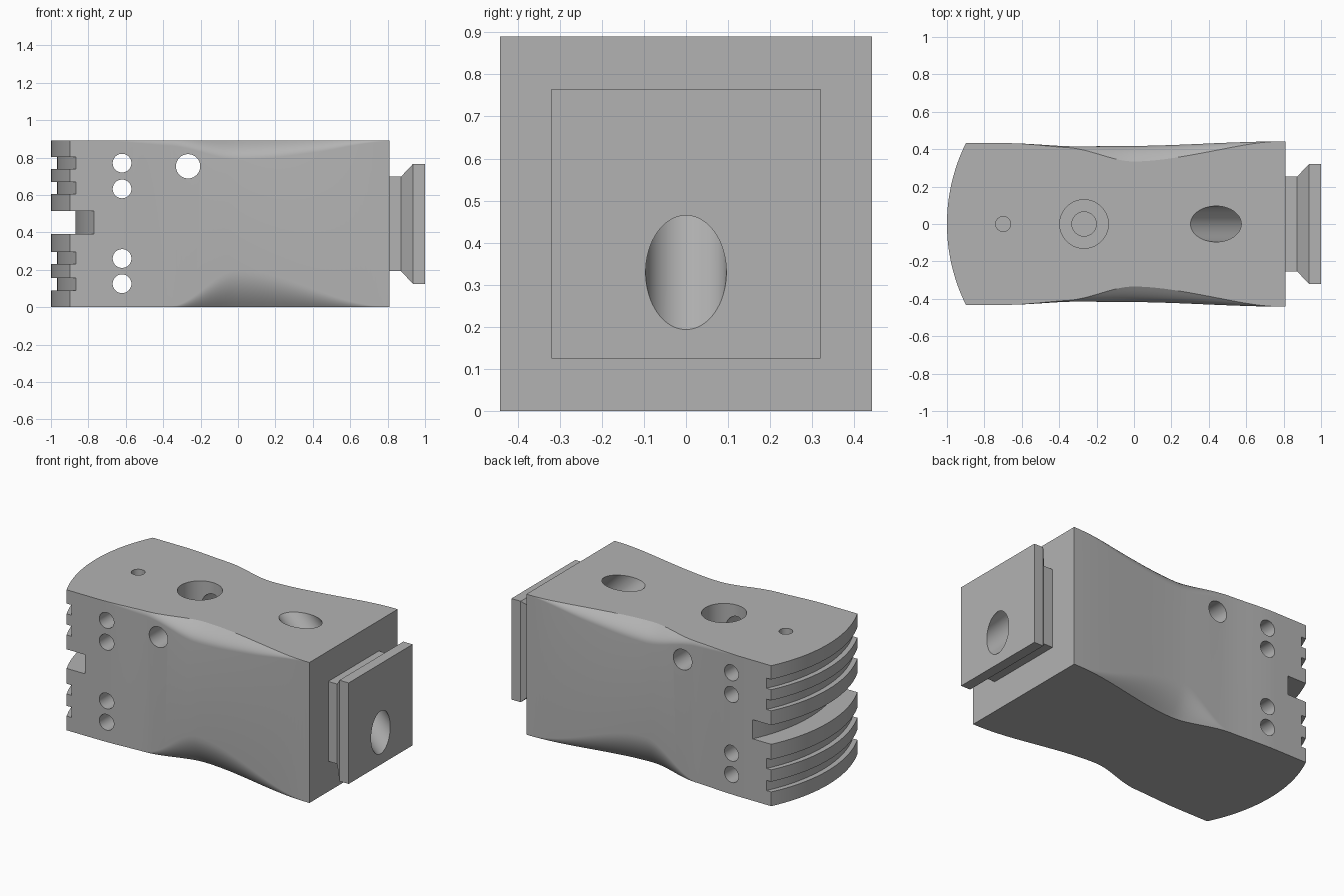
import bpy, bmesh, math
from mathutils import Vector

cube = bpy.data.objects.get("Cube")
if cube:
    bpy.data.objects.remove(cube, do_unlink=True)

H = 0.89            # body height
END = 0.81          # flat end of the body
SIDES = 64

grey = bpy.data.materials.new("grey")
grey.use_nodes = True
colour = (0.45, 0.45, 0.45, 1)
grey.diffuse_color = colour
grey.node_tree.nodes["Principled BSDF"].inputs["Base Color"].default_value = colour


def make_object(name, bm):
    bmesh.ops.recalc_face_normals(bm, faces=bm.faces[:])
    mesh = bpy.data.meshes.new(name)
    bm.to_mesh(mesh)
    bm.free()
    mesh.materials.append(grey)
    obj = bpy.data.objects.new(name, mesh)
    bpy.context.scene.collection.objects.link(obj)
    return obj


def loft(name, rings):
    """Skin a list of equal point rings and cap both ends."""
    bm = bmesh.new()
    rows = [[bm.verts.new(p) for p in ring] for ring in rings]
    n = len(rows[0])
    for a, b in zip(rows, rows[1:]):
        for i in range(n):
            j = (i + 1) % n
            bm.faces.new((a[i], a[j], b[j], b[i]))
    bm.faces.new(rows[0])
    bm.faces.new(rows[-1])
    return make_object(name, bm)


def cylinder(name, start, end, radius):
    start, end = Vector(start), Vector(end)
    turn = (end - start).to_track_quat('Z', 'Y')
    circle = [turn @ Vector((radius * math.cos(2 * math.pi * i / SIDES),
                             radius * math.sin(2 * math.pi * i / SIDES), 0))
              for i in range(SIDES)]
    return loft(name, [[c + p for c in circle] for p in (start, end)])


def apply_boolean(target, tool, operation):
    mod = target.modifiers.new(operation.lower(), 'BOOLEAN')
    mod.operation, mod.solver, mod.object = operation, 'EXACT', tool
    bpy.context.view_layer.objects.active = target
    bpy.ops.object.modifier_apply(modifier=mod.name)
    bpy.data.objects.remove(tool, do_unlink=True)


def ease(t):
    t = max(0.0, min(1.0, t))
    return t * t * (3 - 2 * t)


def blend(x, keys):
    """Smooth interpolation between (x, value) keys."""
    for (x0, v0), (x1, v1) in zip(keys, keys[1:]):
        if x <= x1:
            return v0 + (v1 - v0) * ease((x - x0) / (x1 - x0))
    return keys[-1][1]


# Waisted body, with the long edges scooped in around the middle
def section(x):
    half = blend(x, [(-0.68, 0.432), (-0.3, 0.415), (-0.05, 0.417), (END, 0.442)])
    scoop = ease((x + 0.36) / 0.36) if x < 0 else ease((0.78 - x) / 0.78)
    lip = ease((x + 0.68) / 0.4) * ease((END - x) / 0.4)
    low, high = 0.006 + 0.19 * scoop, 0.006 + 0.025 * lip + 0.07 * scoop
    low_depth, high_depth = 0.083 * scoop, 0.008 * lip + 0.075 * scoop
    steps = 8
    side = []
    for i in range(steps + 1):
        t = 1 - i / steps
        side.append((half - low_depth * t * t, low * (1 - t)))
    for i in range(steps + 1):
        t = i / steps
        side.append((half - high_depth * t * t, H - high * (1 - t)))
    return [(x, y, z) for y, z in side] + [(x, -y, z) for y, z in reversed(side)]


stations = 72
body = loft("body", [section(-1.05 + (END + 1.05) * i / stations)
                     for i in range(stations + 1)])


# Square mounting connector: neck, flare and end plate
def square(x, half):
    mid = 0.445
    return [(x, -half, mid - half), (x, half, mid - half),
            (x, half, mid + half), (x, -half, mid + half)]


connector = loft("connector", [square(x, h) for x, h in
                               ((0.78, 0.253), (0.872, 0.253), (0.935, 0.32), (1.0, 0.32))])
apply_boolean(body, connector, 'UNION')


# Curved nose and the grooves that follow its arc
def arc_cutter(name, front, z0, z1):
    radius, reach = 0.975, 0.5
    plan = [(-1.3, -reach), (-1.3, reach)]
    for i in range(49):
        y = reach - 2 * reach * i / 48
        plan.append((front + radius - math.sqrt(radius ** 2 - y ** 2), y))
    return loft(name, [[(x, y, z) for x, y in plan] for z in (z0, z1)])


grooves = [(-1.0, -0.1, 1.0), (-0.87, 0.392, 0.513),
           (-0.967, 0.738, 0.803), (-0.967, 0.604, 0.67),
           (-0.967, 0.23, 0.295), (-0.967, 0.09, 0.155)]
for front, z0, z1 in grooves:
    apply_boolean(body, arc_cutter("groove_cutter", front, z0, z1), 'DIFFERENCE')

# Drilled holes: cross holes, stepped bore, pin hole and diagonal passage
for x, z, r in ((-0.62, 0.77, 0.05), (-0.62, 0.632, 0.05), (-0.62, 0.26, 0.05),
                (-0.62, 0.125, 0.05), (-0.267, 0.753, 0.065)):
    apply_boolean(body, cylinder("cross_hole", (x, -0.6, z), (x, 0.6, z), r), 'DIFFERENCE')
for name, x, floor, r in (("bore", -0.267, 0.45, 0.13), ("bore_pilot", -0.267, 0.2, 0.065),
                          ("pin_hole", -0.7, 0.08, 0.04)):
    apply_boolean(body, cylinder(name, (x, 0, floor), (x, 0, 1.0), r), 'DIFFERENCE')
passage = cylinder("passage", (0.137, 0, 1.19), (1.3, 0, 0.03), 0.096)
apply_boolean(body, passage, 'DIFFERENCE')

# Smooth shading with crisp machined edges
bpy.ops.object.select_all(action='DESELECT')
body.select_set(True)
bpy.context.view_layer.objects.active = body
bpy.ops.object.shade_smooth_by_angle(angle=math.radians(25))
